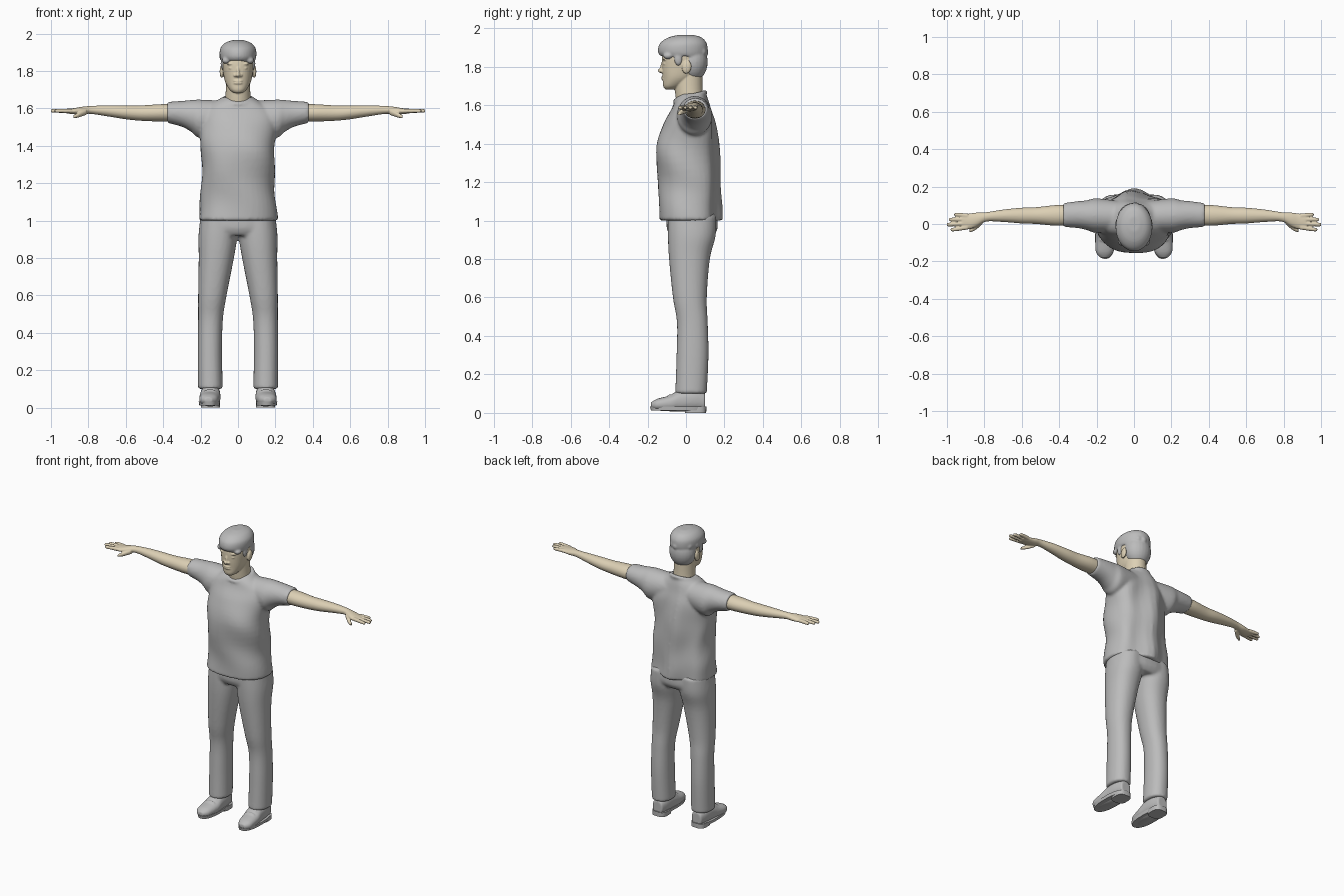
import bpy, bmesh, math, random
from mathutils import Matrix, Vector

random.seed(4)
if "Cube" in bpy.data.objects:
    bpy.data.objects.remove(bpy.data.objects["Cube"])


def material(name, colour):
    mat = bpy.data.materials.new(name)
    mat.use_nodes = True
    mat.diffuse_color = (*colour, 1)
    mat.node_tree.nodes["Principled BSDF"].inputs["Base Color"].default_value = (*colour, 1)
    return mat


grey = material("plain grey", (.5, .5, .5))
skin = material("pale skin", (.72, .63, .46))


def spline(rings, steps=5):
    """Smooth a short list of cross-sections into a dense one."""
    points = [rings[0], *rings, rings[-1]]
    for p, q, r, s in zip(points, points[1:], points[2:], points[3:]):
        for k in range(steps):
            t = k / steps
            yield [b + t * ((c - a) + t * ((2 * a - 5 * b + 4 * c - d)
                   + t * (3 * b - a - 3 * c + d))) / 2
                   for a, b, c, d in zip(p, q, r, s)]
    yield rings[-1]


def loft(bm, axis, rings, power=2, side=1, count=40):
    """Skin rounded sections: (place along axis, two centres, two radii)."""
    previous = None
    for along, ca, cb, ra, rb in spline(rings):
        ring = []
        for i in range(count):
            angle = math.tau * i / count
            c, s = math.cos(angle), math.sin(angle)
            a = ca + ra * math.copysign(abs(c) ** (2 / power), c)
            b = cb + rb * math.copysign(abs(s) ** (2 / power), s)
            x, y, z = {"x": (along, a, b), "y": (a, along, b), "z": (a, b, along)}[axis]
            ring.append(bm.verts.new((side * x, y, z)))
        if previous:
            for i in range(count):
                j = (i + 1) % count
                bm.faces.new((previous[i], previous[j], ring[j], ring[i]))
        else:
            bm.faces.new(ring)
        previous = ring
    bm.faces.new(previous)


def blob(bm, centre, radii, tilt=0):
    matrix = (Matrix.Translation(centre) @ Matrix.Rotation(tilt, 4, "X")
              @ Matrix.Diagonal((*radii, 1)))
    bmesh.ops.create_uvsphere(bm, u_segments=24, v_segments=16, radius=1, matrix=matrix)


def finish(bm, name, mat, voxel=0, smooth=4):
    """Turn the pieces into one object, fused when a voxel size is given."""
    bmesh.ops.recalc_face_normals(bm, faces=bm.faces)
    mesh = bpy.data.meshes.new(name)
    bm.to_mesh(mesh)
    bm.free()
    mesh.materials.append(mat)
    obj = bpy.data.objects.new(name, mesh)
    bpy.context.collection.objects.link(obj)
    if voxel:
        fuse = obj.modifiers.new("fuse", "REMESH")
        fuse.mode = "VOXEL"
        fuse.voxel_size = voxel
        fuse.use_smooth_shade = True
        relax = obj.modifiers.new("relax", "SMOOTH")
        relax.iterations = smooth
    else:
        bpy.context.view_layer.objects.active = obj
        obj.select_set(True)
        bpy.ops.object.shade_smooth_by_angle(angle=math.radians(40))
        obj.select_set(False)
    return obj


sides = {"left": 1, "right": -1}

# Shirt: torso with a creased back, sleeves and a tilted collar
bm = bmesh.new()
loft(bm, "z", [(1, 0, .02, .212, .162), (1.1, 0, .02, .203, .16), (1.2, 0, .016, .195, .16),
               (1.37, 0, .006, .196, .163), (1.5, 0, .02, .205, .135), (1.58, 0, .027, .19, .102),
               (1.63, 0, .028, .13, .085), (1.66, 0, .035, .08, .065)], power=2.3)
for v in bm.verts:
    x, y, z = v.co
    if y > .06:
        v.co.y += (y - .06) * (.12 * math.cos(x * 30 + z * 3 + 3) - .05)
    v.co.x += .004 * math.sin(z * 26 + y * 14)
    v.co.y += .003 * math.sin(z * 20 + x * 18)
for s in sides.values():
    loft(bm, "x", [(.06, .04, 1.56, .08, .08), (.2, .045, 1.545, .092, .102),
                   (.25, .047, 1.56, .08, .085), (.3, .05, 1.571, .072, .069),
                   (.378, .048, 1.579, .064, .056)], side=s)
collar = Matrix.Translation((0, .022, 1.645)) @ Matrix.Rotation(.28, 4, "X")
for i in range(36):
    a = math.tau * i / 36
    blob(bm, collar @ Vector((.08 * math.cos(a), .08 * math.sin(a), 0)), (.013, .013, .013))
finish(bm, "shirt", grey, .009, 5)

# Trousers: hips and two legs
bm = bmesh.new()
loft(bm, "z", [(.92, 0, .03, .18, .11), (.96, 0, .032, .204, .132), (1.04, 0, .03, .2, .13)], power=2.3)
for s in sides.values():
    loft(bm, "z", [(.1, .148, .026, .066, .082), (.3, .15, .034, .065, .083),
                   (.47, .147, .033, .066, .08), (.6, .137, .02, .076, .088),
                   (.8, .116, .018, .094, .106), (.92, .107, .03, .104, .124),
                   (1.02, .1, .032, .1, .125)], power=2.2, side=s)
finish(bm, "trousers", grey, .009, 4)

# Shoes: upper with laces, then sole and heel
for label, s in sides.items():
    bm = bmesh.new()
    loft(bm, "y", [(-.182, .158, .04, .02, .014), (-.15, .157, .043, .047, .03),
                   (-.08, .151, .05, .056, .042), (-.03, .148, .062, .054, .056),
                   (.04, .147, .068, .05, .058), (.1, .147, .058, .036, .045)], power=2.3, side=s)
    for k in range(3):
        blob(bm, (s * .15, -.085 + k * .024, .091 + k * .01), (.032, .007, .006), .4)
    finish(bm, label + "_shoe", grey, .006, 3)
    bm = bmesh.new()
    loft(bm, "z", [(.012, .153, -.04, .054, .142), (.032, .153, -.04, .057, .147)], power=2.4, side=s)
    loft(bm, "z", [(0, .147, .05, .05, .055), (.03, .147, .05, .051, .056)], power=3, side=s)
    finish(bm, label + "_sole", grey)

# Arms with open hands
fingers = [(-.018, -.03, .978), (.004, -.003, .999), (.025, .024, .988), (.044, .05, .96)]
for label, s in sides.items():
    bm = bmesh.new()
    loft(bm, "x", [(.34, .047, 1.577, .054, .047), (.42, .046, 1.576, .055, .046),
                   (.52, .045, 1.575, .045, .041), (.6, .045, 1.579, .042, .037),
                   (.7, .044, 1.587, .033, .029), (.79, .038, 1.592, .025, .021),
                   (.84, .024, 1.588, .037, .02), (.88, .014, 1.585, .042, .016),
                   (.92, .013, 1.586, .041, .012)], side=s)
    for base, tip, reach in fingers:
        loft(bm, "x", [(.89, base, 1.587, .012, .012), (reach - .012, tip, 1.587, .01, .01),
                       (reach + .002, tip, 1.586, .006, .005)], side=s, count=16)
    loft(bm, "x", [(.81, .014, 1.582, .015, .016), (.85, -.02, 1.566, .014, .014),
                   (.88, -.036, 1.555, .009, .009)], side=s, count=16)
    finish(bm, label + "_arm", skin, .004, 3)

# Head: neck, face and features
bm = bmesh.new()
loft(bm, "z", [(1.58, 0, .03, .075, .075), (1.66, 0, .016, .067, .072), (1.76, 0, .01, .064, .075)])
loft(bm, "z", [(1.682, 0, -.084, .022, .024), (1.7, 0, -.07, .045, .049), (1.74, 0, -.04, .068, .081),
               (1.79, 0, -.024, .079, .101), (1.85, 0, -.016, .086, .108),
               (1.9, 0, -.01, .08, .1), (1.94, 0, 0, .05, .06)], power=2.2)
blob(bm, (0, -.129, 1.779), (.013, .018, .012))
blob(bm, (0, -.122, 1.802), (.009, .012, .034), -.25)
for lip in (1.735, 1.747):
    blob(bm, (0, -.117, lip), (.026, .011, .006))
for s in sides.values():
    blob(bm, (s * .015, -.122, 1.776), (.009, .012, .008))
    blob(bm, (s * .033, -.108, 1.815), (.018, .012, .007))
    blob(bm, (s * .035, -.108, 1.838), (.026, .014, .006))
    blob(bm, (s * .087, .004, 1.797), (.011, .024, .034), -.2)
finish(bm, "head", skin, .004, 2)

# Hair: cap, nape, sideburns and loose tufts
bm = bmesh.new()
loft(bm, "z", [(1.855, 0, -.014, .092, .12), (1.88, 0, -.017, .098, .129), (1.92, 0, -.014, .095, .122),
               (1.95, 0, -.006, .07, .09), (1.965, 0, 0, .03, .04)])
blob(bm, (0, .034, 1.825), (.087, .079, .102))
for s in sides.values():
    blob(bm, (s * .08, -.04, 1.84), (.013, .022, .036))
    blob(bm, (s * .062, -.092, 1.856), (.024, .026, .018))
for i in range(26):
    a = random.uniform(0, math.tau)
    h = random.uniform(.1, .9)
    w = math.sqrt(1 - h * h)
    blob(bm, (.078 * w * math.cos(a), .105 * w * math.sin(a) - .01, 1.862 + .08 * h),
         (.024, .026, .024), a)
finish(bm, "hair", grey, .006, 4)
